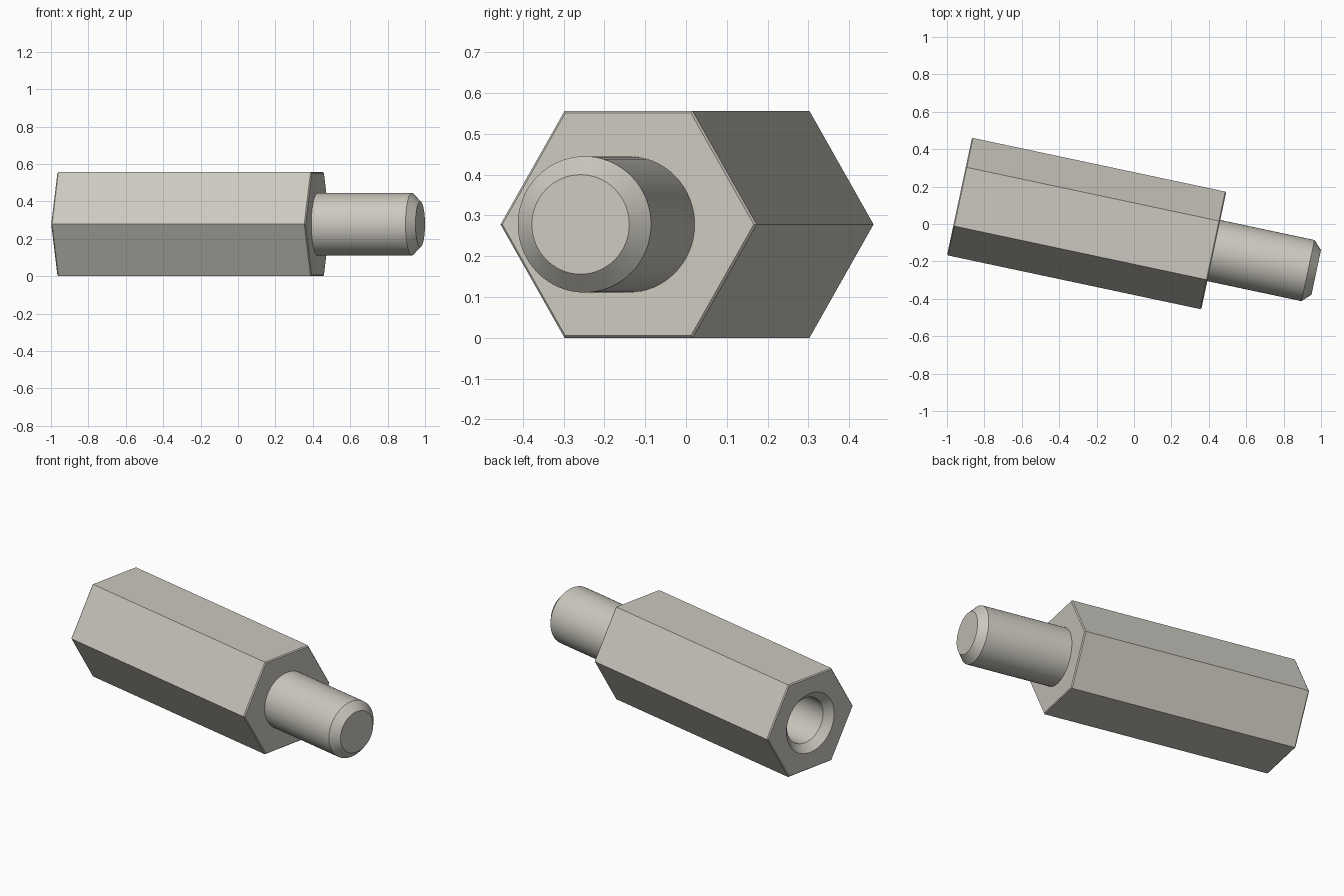
import bpy, bmesh, math
from mathutils import Matrix

if "Cube" in bpy.data.objects:
    bpy.data.objects.remove(bpy.data.objects["Cube"])

FLAT = 0.278                      # half the width across flats
CORNER = FLAT / math.cos(math.pi / 6)
BODY, TOTAL = 1.39, 1.95          # body length, length with stud
STUD, BORE = 0.167, 0.135         # radii
BEVEL = 0.006
PLACE = Matrix.Translation((-0.933, 0.147, FLAT)) @ Matrix.Rotation(math.radians(-12), 4, "Z")

metal = bpy.data.materials.new("warm grey metal")
metal.use_nodes = True
metal.diffuse_color = (0.60, 0.58, 0.52, 1)
metal.node_tree.nodes["Principled BSDF"].inputs["Base Color"].default_value = metal.diffuse_color


def turned(name, profile, sides):
    """Capped solid along the part axis from (distance, radius) pairs."""
    bm = bmesh.new()
    rings = []
    for s, r in profile:
        angles = [math.tau * i / sides for i in range(sides)]
        rings.append([bm.verts.new((s, r * math.cos(a), r * math.sin(a))) for a in angles])
    for a, b in zip(rings, rings[1:]):
        for i in range(sides):
            j = (i + 1) % sides
            bm.faces.new((a[i], a[j], b[j], b[i]))
    bm.faces.new(rings[0])
    bm.faces.new(rings[-1])
    bmesh.ops.recalc_face_normals(bm, faces=bm.faces)
    mesh = bpy.data.meshes.new(name)
    bm.to_mesh(mesh)
    bm.free()
    mesh.materials.append(metal)
    obj = bpy.data.objects.new(name, mesh)
    bpy.context.collection.objects.link(obj)
    obj.matrix_world = PLACE
    return obj


def smooth(obj):
    bpy.ops.object.select_all(action="DESELECT")
    obj.select_set(True)
    bpy.context.view_layer.objects.active = obj
    bpy.ops.object.shade_smooth_by_angle(angle=math.radians(25))


# Hexagonal body with a fine bevel at both ends
body = turned("hex_body", [(0, CORNER - BEVEL), (BEVEL, CORNER),
                           (BODY - BEVEL, CORNER), (BODY, CORNER - BEVEL)], 6)

# Countersunk blind bore in the left end
cutter = turned("bore_cutter", [(-0.01, BORE + 0.053), (0.043, BORE), (0.9, BORE)], 64)
cutter.hide_render = True
cut = body.modifiers.new("bore", "BOOLEAN")
cut.operation = "DIFFERENCE"
cut.solver = "EXACT"
cut.object = cutter
bpy.context.view_layer.objects.active = body
bpy.ops.object.modifier_apply(modifier=cut.name)
bpy.data.objects.remove(cutter)
smooth(body)

# Round stud with a chamfered tip
stud = turned("stud", [(BODY - 0.02, STUD), (TOTAL - 0.045, STUD), (TOTAL, STUD - 0.045)], 64)
smooth(stud)
